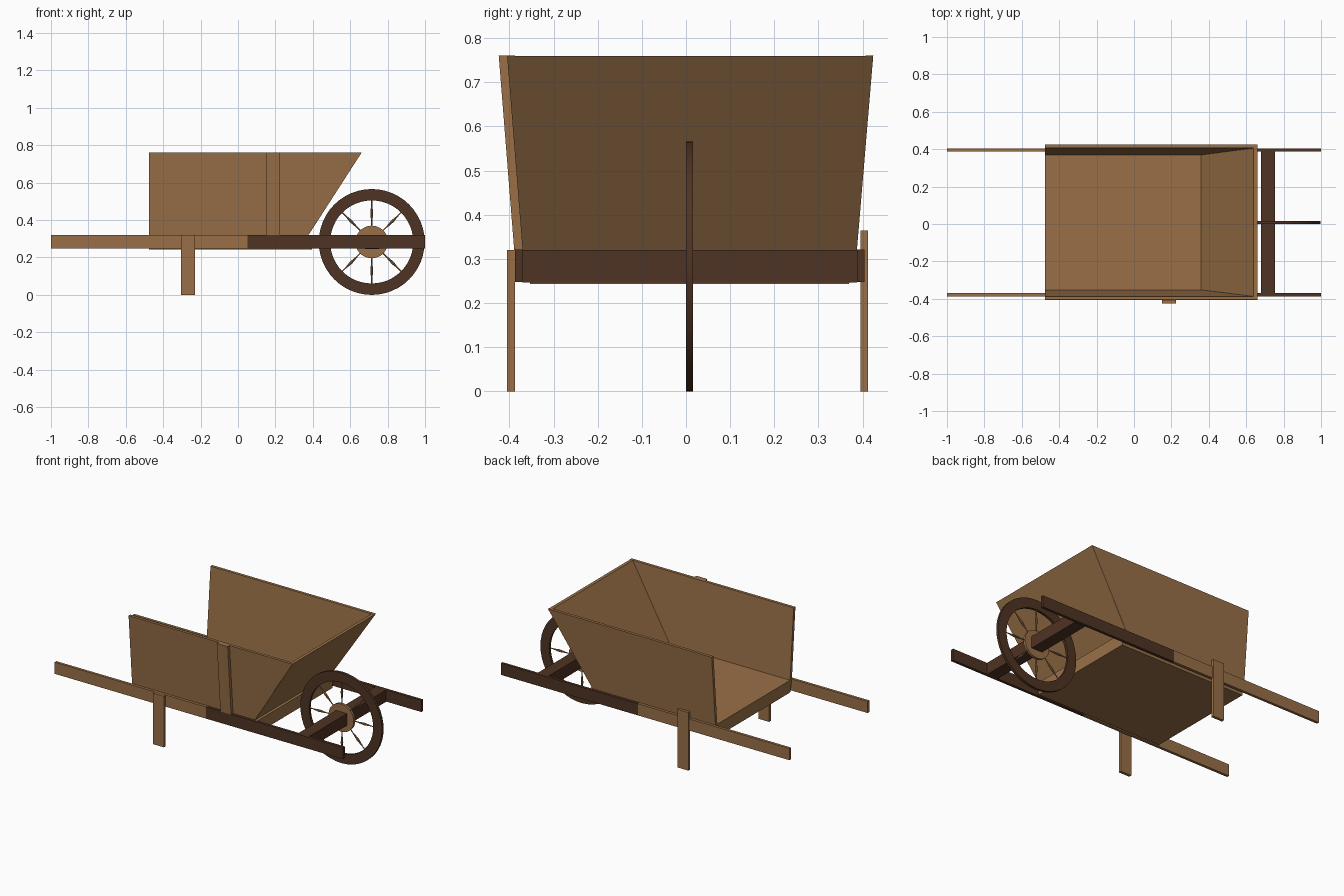
import bpy, bmesh, math
from mathutils import Matrix, Vector

if "Cube" in bpy.data.objects:
    bpy.data.objects.remove(bpy.data.objects["Cube"])


def material(name, rgb):
    m = bpy.data.materials.new(name)
    m.diffuse_color = (*rgb, 1)
    m.use_nodes = True
    m.node_tree.nodes["Principled BSDF"].inputs["Base Color"].default_value = m.diffuse_color
    return m


LIGHT = material("light wood", (0.32, 0.163, 0.064))
DARK = material("dark wood", (0.078, 0.033, 0.017))


def finish(name, bm, mat):
    bmesh.ops.recalc_face_normals(bm, faces=bm.faces)
    me = bpy.data.meshes.new(name)
    bm.to_mesh(me)
    bm.free()
    me.materials.append(mat)
    ob = bpy.data.objects.new(name, me)
    bpy.context.collection.objects.link(ob)
    return ob


def block(name, low, high, mat):
    """Six-sided board; low/high = (z, x0, x1, y0, y1) of bottom and top."""
    bm = bmesh.new()
    rings = []
    for z, x0, x1, y0, y1 in (low, high):
        rings.append([bm.verts.new((x, y, z)) for x, y in
                      ((x0, y0), (x1, y0), (x1, y1), (x0, y1))])
    a, b = rings
    bm.faces.new(a)
    bm.faces.new(b)
    for i in range(4):
        j = (i + 1) % 4
        bm.faces.new((a[i], a[j], b[j], b[i]))
    return finish(name, bm, mat)


def box(name, x, y, z, mat):
    return block(name, (z[0], *x, *y), (z[1], *x, *y), mat)


def side_board(name, x0, x_low, x_high, y_low, y_high, t):
    """Leaning side wall with a raked front end; t is signed thickness."""
    bm = bmesh.new()
    prof = [(x0, 0.32, y_low), (x_low, 0.32, y_low),
            (x_high, 0.76, y_high), (x0, 0.76, y_high)]
    out = [bm.verts.new((x, y, z)) for x, z, y in prof]
    inn = [bm.verts.new((x, y + t, z)) for x, z, y in prof]
    bm.faces.new(out)
    bm.faces.new(inn)
    for i in range(4):
        j = (i + 1) % 4
        bm.faces.new((out[i], out[j], inn[j], inn[i]))
    return finish(name, bm, LIGHT)


# Rails: light handles at the rear, dark fork at the wheel
ZR = (0.248, 0.321)
for label, y in (("front", (-0.387, -0.37)), ("back", (0.387, 0.404))):
    box(label + "_handle", (-1, 0.05), y, ZR, LIGHT)
    box(label + "_fork", (0.05, 1), y, ZR, DARK)

# Legs
box("front_leg", (-0.305, -0.23), (-0.405, -0.387), (0, 0.32), LIGHT)
box("back_leg", (-0.305, -0.23), (0.395, 0.412), (0, 0.364), LIGHT)

# Tray: floor, two leaning sides, raked front board, one batten; rear is open
block("tray_floor", (0.243, -0.475, 0.395, -0.353, 0.369),
      (0.32, -0.475, 0.395, -0.37, 0.387), LIGHT)
side_board("front_side", -0.475, 0.375, 0.66, -0.37, -0.405, 0.018)
side_board("back_side", -0.475, 0.375, 0.66, 0.387, 0.424, -0.018)
block("raked_board", (0.32, 0.357, 0.377, -0.369, 0.386),
      (0.759, 0.64, 0.66, -0.404, 0.423), LIGHT)
block("side_batten", (0.32, 0.15, 0.225, -0.389, -0.37),
      (0.76, 0.15, 0.225, -0.424, -0.405), LIGHT)

# Axle board between the forks
box("axle_board", (0.68, 0.755), (-0.37, 0.387), (0.246, 0.3205), DARK)

# Wheel
C = Vector((0.715, 0.008, 0.283))
W = 0.008
N = 48


def ring(name, profile, mat):
    """Lathe a closed (radius, y) loop round the wheel axis."""
    bm = bmesh.new()
    loops = []
    for i in range(N):
        a = 2 * math.pi * i / N
        loops.append([bm.verts.new(C + Vector((r * math.cos(a), y, r * math.sin(a))))
                      for r, y in profile])
    n = len(profile)
    for i in range(N):
        p, q = loops[i], loops[(i + 1) % N]
        for k in range(n):
            m = (k + 1) % n
            bm.faces.new((p[k], p[m], q[m], q[k]))
    ob = finish(name, bm, mat)
    bpy.context.view_layer.objects.active = ob
    ob.select_set(True)
    bpy.ops.object.shade_smooth_by_angle(angle=math.radians(30))
    ob.select_set(False)


ring("wheel_rim", [(0.222, -W), (0.283, -W), (0.283, W), (0.222, W)], DARK)
ring("wheel_hub", [(0.01, -W), (0.087, -W), (0.087, W), (0.01, W)], LIGHT)

# Turned spokes with a swelling in the middle
SPOKE = [(0.08, 0.003), (0.11, 0.003), (0.135, 0.006), (0.16, 0.0075),
         (0.18, 0.005), (0.2, 0.003), (0.228, 0.003)]
bm = bmesh.new()
for s in range(8):
    rot = Matrix.Rotation(s * math.pi / 4, 3, 'Y')
    loops = [[bm.verts.new(C + rot @ Vector((r * math.cos(k * math.pi / 4),
                                             r * math.sin(k * math.pi / 4), h)))
              for k in range(8)] for h, r in SPOKE]
    for p, q in zip(loops, loops[1:]):
        for k in range(8):
            m = (k + 1) % 8
            bm.faces.new((p[k], p[m], q[m], q[k]))
finish("wheel_spokes", bm, LIGHT)
